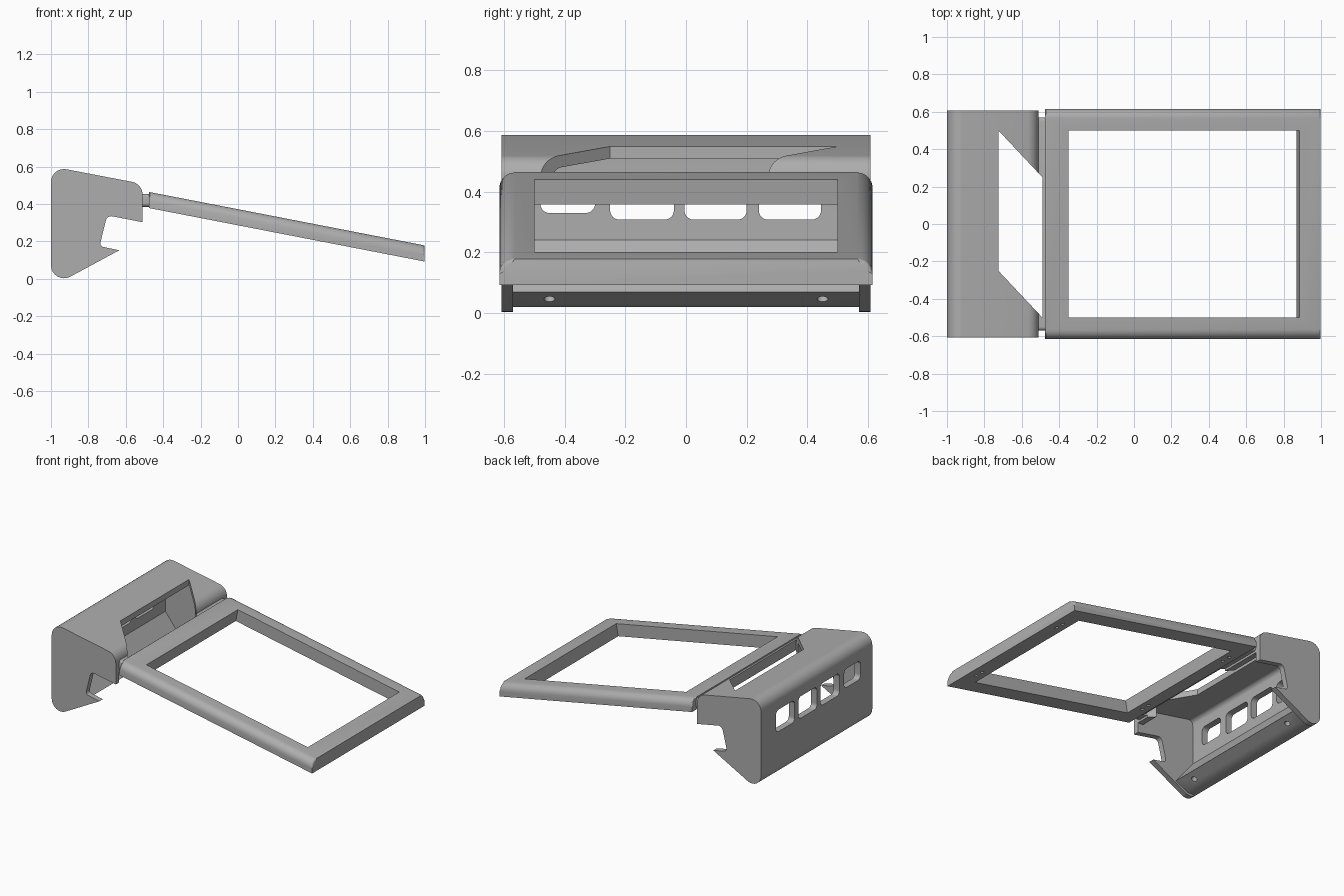
import bpy, bmesh, math
from mathutils import Vector, Matrix

cube = bpy.data.objects.get("Cube")
if cube:
    bpy.data.objects.remove(cube, do_unlink=True)

grey = bpy.data.materials.new("plain_grey")
grey.use_nodes = True
grey.diffuse_color = (0.42, 0.42, 0.42, 1)
grey.node_tree.nodes["Principled BSDF"].inputs["Base Color"].default_value = (0.42, 0.42, 0.42, 1)


def rounded(points, steps=8):
    """Outline from (a, b[, radius]) corners, each radius turned into an arc."""
    out = []
    for i, p in enumerate(points):
        c = Vector(p[:2])
        if len(p) < 3:
            out.append(c)
            continue
        u = (Vector(points[i - 1][:2]) - c).normalized()
        v = (Vector(points[(i + 1) % len(points)][:2]) - c).normalized()
        half = u.angle(v) / 2
        centre = c + (u + v).normalized() * (p[2] / math.sin(half))
        start = c + u * (p[2] / math.tan(half)) - centre
        end = c + v * (p[2] / math.tan(half)) - centre
        sweep = start.angle_signed(end)
        for k in range(steps + 1):
            out.append(centre + Matrix.Rotation(-sweep * k / steps, 2) @ start)
    return out


def box(a0, a1, b0, b1, r):
    return [(a0, b0, r), (a1, b0, r), (a1, b1, r), (a0, b1, r)]


def add_object(name, bm):
    bmesh.ops.recalc_face_normals(bm, faces=bm.faces)
    mesh = bpy.data.meshes.new(name)
    bm.to_mesh(mesh)
    bm.free()
    mesh.materials.append(grey)
    obj = bpy.data.objects.new(name, mesh)
    bpy.context.collection.objects.link(obj)
    return obj


def prism_mesh(points, axis, lo, hi):
    """Extrude a rounded outline along one axis."""
    place = {"x": lambda a, b, t: (t, a, b),
             "y": lambda a, b, t: (a, t, b),
             "z": lambda a, b, t: (a, b, t)}[axis]
    bm = bmesh.new()
    outline = rounded(points)
    ends = [[bm.verts.new(place(p[0], p[1], t)) for p in outline] for t in (lo, hi)]
    n = len(outline)
    for ring in ends:
        bm.faces.new(ring)
    for i in range(n):
        j = (i + 1) % n
        bm.faces.new((ends[0][i], ends[0][j], ends[1][j], ends[1][i]))
    return bm


def prism(name, points, axis, lo, hi):
    return add_object(name, prism_mesh(points, axis, lo, hi))


def pin(name, centre, direction, radius, depth):
    bm = bmesh.new()
    turn = Vector(direction).to_track_quat("Z", "Y").to_matrix().to_4x4()
    bmesh.ops.create_cone(bm, cap_ends=True, segments=20, radius1=radius, radius2=radius,
                          depth=depth, matrix=Matrix.Translation(centre) @ turn)
    return add_object(name, bm)


def carve(obj, cutters):
    """Subtract the cutters and keep the finished mesh."""
    for c in cutters:
        mod = obj.modifiers.new(c.name, "BOOLEAN")
        mod.operation = "DIFFERENCE"
        mod.solver = "EXACT"
        mod.object = c
    graph = bpy.context.evaluated_depsgraph_get()
    result = bpy.data.meshes.new_from_object(obj.evaluated_get(graph))
    obj.modifiers.clear()
    obj.data = result


# Housing: side outline with hook, hollowed between two side plates
housing = prism("clip_housing", [
    (-1, 0.602, 0.07), (-0.51, 0.508, 0.07), (-0.51, 0.303), (-0.7, 0.34, 0.03),
    (-0.74, 0.175, 0.02), (-0.635, 0.153), (-1, -0.044, 0.07)], "y", -0.608, 0.608)
cavity = prism("cavity_cutter", [
    (-1.1, 0.02), (-0.915, 0.02), (-0.82, 0.07), (-0.955, 0.24), (-0.955, 0.553, 0.03),
    (-0.55, 0.476, 0.03), (-0.55, 0.37), (-0.4, 0.37), (-0.4, -0.1), (-1.1, -0.1)],
    "y", -0.57, 0.57)
opening = prism("opening_cutter", [(-0.725, 0.5), (-0.725, -0.25), (-0.49, -0.5), (-0.49, 0.25)],
                "z", 0.25, 0.7)
slots = [prism("slot_cutter", box(y0, y1, z0, 0.46, 0.03), "x", -1.1, -0.9)
         for y0, y1, z0 in ((-0.48, -0.3, 0.33), (-0.25, -0.04, 0.308),
                            (-0.005, 0.2, 0.308), (0.24, 0.445, 0.308))]
down = Vector((0.466, 0, -0.885))
lip_holes = [pin("lip_hole_cutter", (-0.866, y, 0.046), down, 0.018, 0.08) for y in (-0.45, 0.45)]
carve(housing, [cavity, opening] + slots + lip_holes)

# Neck joining the housing to the frame
neck = prism("neck", box(-0.57, 0.57, 0.385, 0.455, 0.02), "x", -0.53, -0.46)
carve(neck, [opening])

# Frame: flat bar with rounded long edges, sheared to slope downwards
SLOPE = -0.194
LEFT, RIGHT = -0.477, 0.998
bm = prism_mesh([(-0.615, 0), (0.615, 0), (0.615, 0.086, 0.05), (-0.615, 0.086, 0.05)],
                "x", LEFT, RIGHT)
rim = [e for e in bm.edges
       if abs(e.verts[0].co.x - e.verts[1].co.x) < 1e-4 and max(v.co.z for v in e.verts) > 0.01
       and min(v.co.z for v in e.verts) > 0.01]
bmesh.ops.bevel(bm, geom=rim, offset=0.012, segments=3, profile=0.5, affect="EDGES")
for v in bm.verts:
    v.co.z += 0.379 + SLOPE * (v.co.x - LEFT)
frame = add_object("sloped_frame", bm)

# Window and screw holes, square to the slope
tilt = math.atan(-SLOPE)
normal = Vector((math.sin(tilt), 0, math.cos(tilt)))


def frame_z(x):
    return 0.379 + SLOPE * (x - LEFT)


bm = bmesh.new()
bmesh.ops.create_cube(bm, size=1, matrix=Matrix.Translation((0.267, 0, frame_z(0.267) + 0.086))
                      @ Matrix.Rotation(tilt, 4, "Y") @ Matrix.Diagonal((1.258, 1, 0.4, 1)))
window = add_object("window_cutter", bm)
holes = [pin("screw_hole_cutter", (x, side * y, frame_z(x)), normal, 0.012, 0.07)
         for x in (-0.42, 0.93) for side in (-1, 1) for y in (0.36, 0.42)]
carve(frame, [window] + holes)

# Remove the cutters and shade the parts
for c in [cavity, opening, window] + slots + lip_holes + holes:
    bpy.data.objects.remove(c, do_unlink=True)
for obj in (housing, neck, frame):
    bpy.ops.object.select_all(action="DESELECT")
    obj.select_set(True)
    bpy.context.view_layer.objects.active = obj
    bpy.ops.object.shade_smooth_by_angle(angle=math.radians(30))
